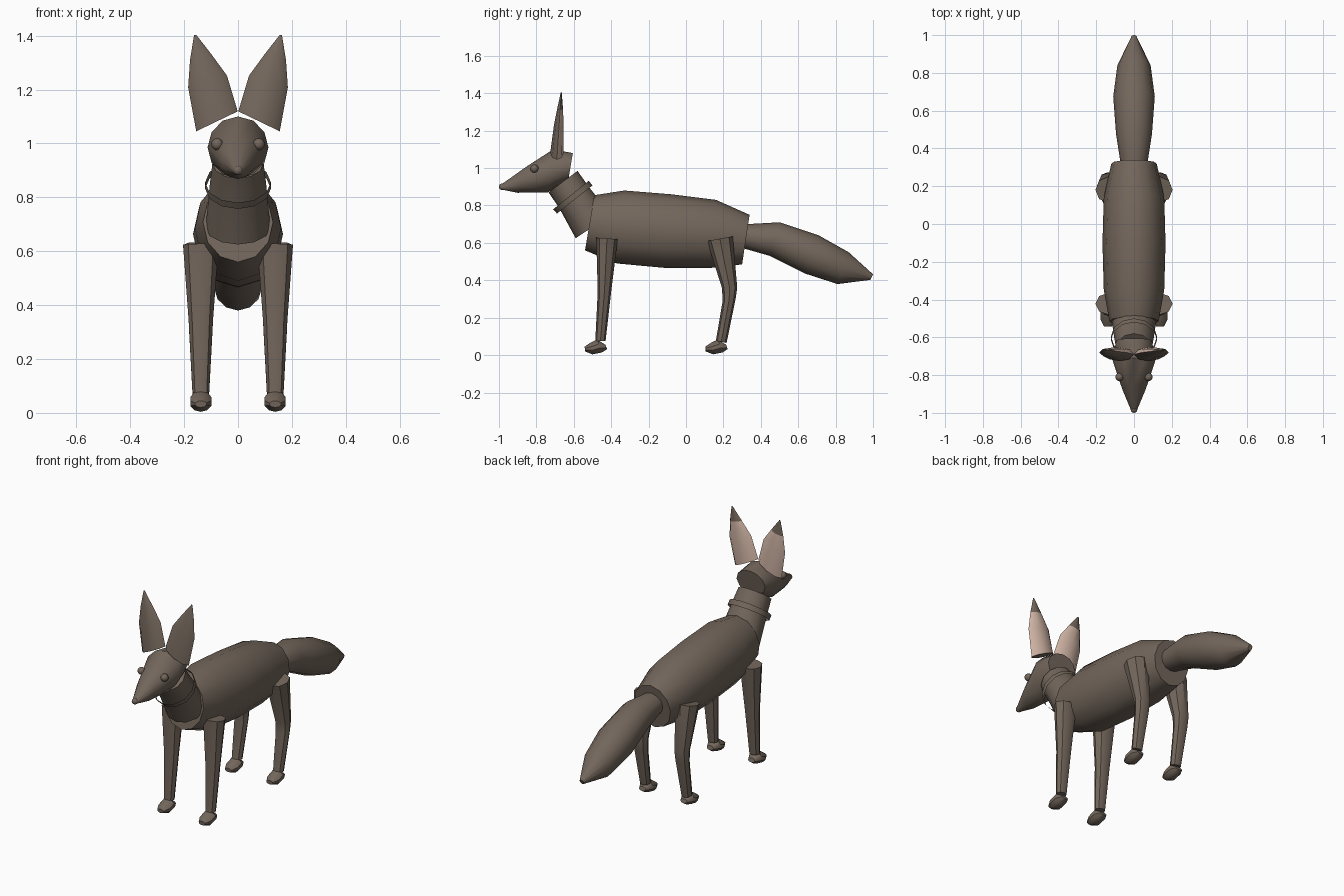
import bpy, bmesh, math
from mathutils import Vector

if "Cube" in bpy.data.objects:
    bpy.data.objects.remove(bpy.data.objects["Cube"])


def material(name, rgb):
    m = bpy.data.materials.new(name)
    m.use_nodes = True
    m.diffuse_color = (*rgb, 1)
    m.node_tree.nodes["Principled BSDF"].inputs["Base Color"].default_value = (*rgb, 1)
    return m


BROWN = material("brown fur", (0.17, 0.133, 0.105))
PALE = material("pale inner ear", (0.62, 0.45, 0.37))


def finish(name, bm, angle=40):
    bmesh.ops.recalc_face_normals(bm, faces=bm.faces)
    mesh = bpy.data.meshes.new(name)
    bm.to_mesh(mesh)
    bm.free()
    mesh.materials.append(BROWN)
    ob = bpy.data.objects.new(name, mesh)
    bpy.context.collection.objects.link(ob)
    bpy.ops.object.select_all(action='DESELECT')
    ob.select_set(True)
    bpy.context.view_layer.objects.active = ob
    bpy.ops.object.shade_smooth_by_angle(angle=math.radians(angle))
    return ob


def loft(name, rings, sides=12, caps=True, angle=40):
    """Each ring is (centre, half vector across, half vector along x)."""
    bm = bmesh.new()
    loops = []
    for c, across, side in rings:
        loops.append([bm.verts.new(c + across * math.cos(a) + side * math.sin(a))
                      for a in (2 * math.pi * i / sides for i in range(sides))])
    for lo, hi in zip(loops, loops[1:]):
        for i in range(sides):
            j = (i + 1) % sides
            bm.faces.new((lo[i], lo[j], hi[j], hi[i]))
    if caps:
        bm.faces.new(loops[0])
        bm.faces.new(loops[-1])
    return finish(name, bm, angle)


def profile(name, rows, x=0, **kw):
    """Each row is (y, z) on one outline, (y, z) on the other, half width."""
    rings = []
    for (ya, za), (yb, zb), w in rows:
        a, b = Vector((x, ya, za)), Vector((x, yb, zb))
        rings.append(((a + b) / 2, (a - b) / 2, Vector((w, 0, 0))))
    return loft(name, rings, **kw)


def ball(name, centre, radius):
    bm = bmesh.new()
    bmesh.ops.create_uvsphere(bm, u_segments=12, v_segments=8, radius=radius)
    bmesh.ops.translate(bm, verts=bm.verts, vec=centre)
    return finish(name, bm)


# Trunk, neck, collar, head and tail
profile("body", [
    ((-0.49, 0.855), (-0.54, 0.56), 0.13),
    ((-0.33, 0.88), (-0.37, 0.49), 0.16),
    ((-0.08, 0.86), (-0.12, 0.467), 0.167),
    ((0.16, 0.83), (0.12, 0.465), 0.16),
    ((0.34, 0.75), (0.30, 0.485), 0.12)])
profile("neck", [
    ((-0.40, 0.75), (-0.59, 0.625), 0.12),
    ((-0.52, 0.90), (-0.68, 0.79), 0.105),
    ((-0.58, 0.985), (-0.735, 0.87), 0.095)])
profile("collar", [
    ((-0.50, 0.907), (-0.69, 0.757), 0.122),
    ((-0.52, 0.932), (-0.71, 0.78), 0.122)], caps=False)
profile("head", [
    ((-0.995, 0.907), (-0.985, 0.885), 0.014),
    ((-0.85, 1.01), (-0.90, 0.868), 0.062),
    ((-0.71, 1.10), (-0.74, 0.87), 0.113),
    ((-0.605, 1.08), (-0.63, 0.93), 0.095)])
profile("tail", [
    ((0.32, 0.70), (0.31, 0.57), 0.07),
    ((0.50, 0.71), (0.45, 0.53), 0.095),
    ((0.71, 0.64), (0.64, 0.435), 0.11),
    ((0.87, 0.55), (0.81, 0.38), 0.088),
    ((1.0, 0.432), (0.985, 0.402), 0.014)])
ball("nose", (0, -0.982, 0.9), 0.018)

# Paired parts
for side, s in (("left", 1), ("right", -1)):
    ball(side + "_eye", (s * 0.077, -0.81, 0.997), 0.022)

    # Ears: thin lenses that widen and then run to a point
    ear = loft(side + "_ear", [
        (Vector((s * x, y, z)), Vector((0, d, 0)), Vector((s * w, 0, tilt)))
        for x, y, z, d, w, tilt in (
            (0.078, -0.69, 1.082, 0.036, 0.077, -0.037),
            (0.113, -0.68, 1.23, 0.026, 0.072, -0.022),
            (0.138, -0.673, 1.32, 0.015, 0.04, -0.01),
            (0.159, -0.667, 1.403, 0.003, 0.004, 0.0))], sides=8)
    ear.data.materials.append(PALE)
    for f in ear.data.polygons:
        if f.normal.y > 0.6 and f.center.z < 1.3:
            f.material_index = 1

    x = s * 0.138
    profile(side + "_front_leg", [
        ((-0.365, 0.62), (-0.48, 0.628), 0.066),
        ((-0.40, 0.34), (-0.472, 0.34), 0.045),
        ((-0.43, 0.075), (-0.485, 0.075), 0.031)], x=x, sides=8)
    profile(side + "_hind_leg", [
        ((0.25, 0.635), (0.112, 0.61), 0.066),
        ((0.274, 0.36), (0.192, 0.36), 0.046),
        ((0.265, 0.30), (0.196, 0.29), 0.043),
        ((0.217, 0.065), (0.16, 0.078), 0.031)], x=x, sides=8)
    for end, y in (("front", -0.48), ("hind", 0.165)):
        profile(side + "_" + end + "_paw", [
            ((y - 0.062, 0.045), (y - 0.06, 0.02), 0.022),
            ((y - 0.03, 0.067), (y - 0.02, 0.004), 0.041),
            ((y + 0.005, 0.083), (y + 0.03, 0.014), 0.041),
            ((y + 0.05, 0.055), (y + 0.058, 0.032), 0.022)], x=x, sides=10)
